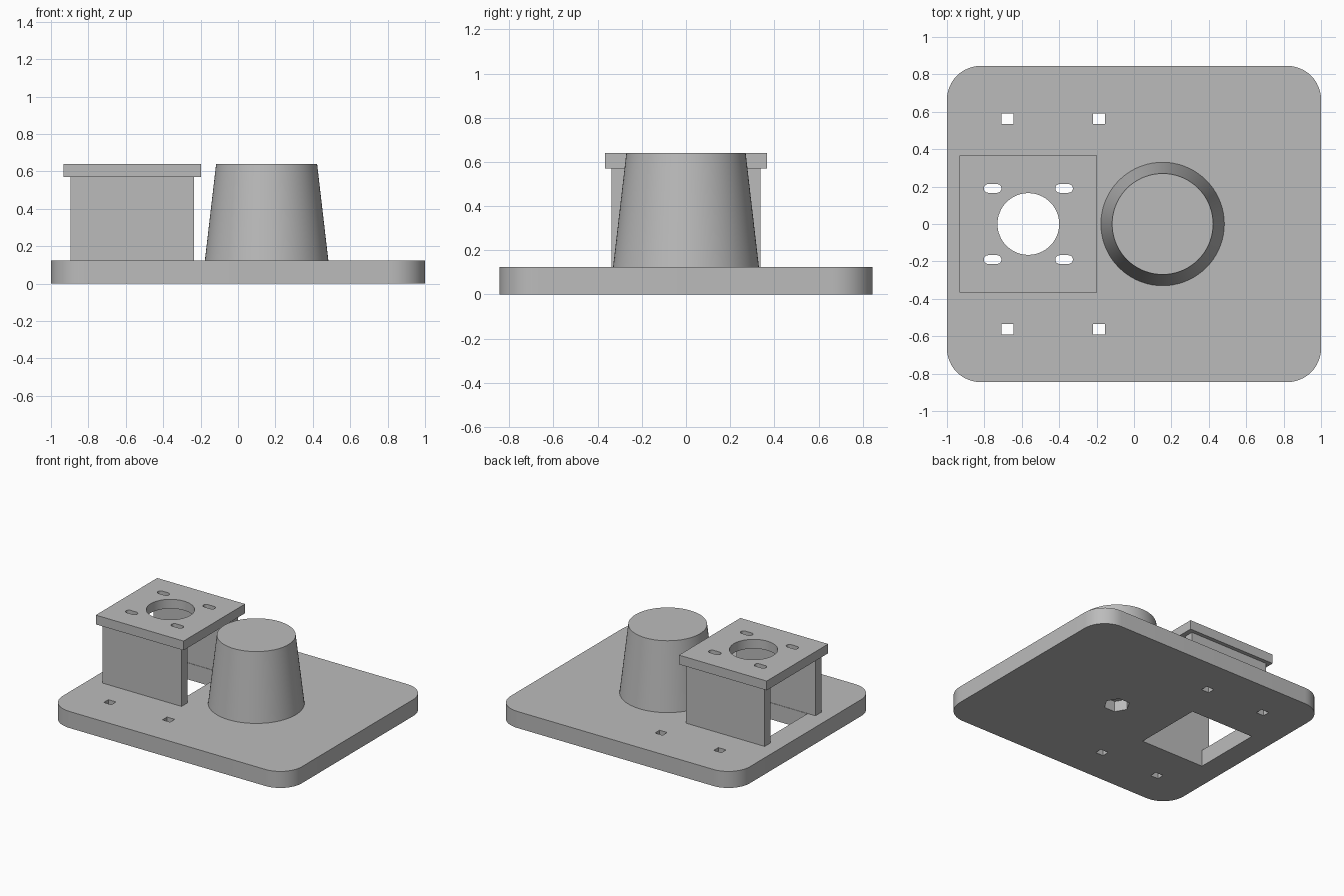
import bpy, bmesh
from math import pi, cos, sin, radians

cube = bpy.data.objects.get("Cube")
if cube:
    bpy.data.objects.remove(cube)

grey = bpy.data.materials.new("plain grey")
grey.use_nodes = True
grey.diffuse_color = (0.5, 0.5, 0.5, 1)
grey.node_tree.nodes["Principled BSDF"].inputs["Base Color"].default_value = (0.5, 0.5, 0.5, 1)


def polygon(cx, cy, r, sides):
    return [(cx + r * cos(2 * pi * i / sides), cy + r * sin(2 * pi * i / sides))
            for i in range(sides)]


def rectangle(cx, cy, w, d, r=0.0, steps=12):
    """Outline of a rectangle, with round corners if r is given."""
    pts = []
    for k, (sx, sy) in enumerate([(1, 1), (-1, 1), (-1, -1), (1, -1)]):
        ox, oy = cx + sx * (w / 2 - r), cy + sy * (d / 2 - r)
        if r == 0:
            pts.append((ox, oy))
            continue
        for i in range(steps + 1):
            a = (k + i / steps) * pi / 2
            pts.append((ox + r * cos(a), oy + r * sin(a)))
    return pts


def finish(name, bm):
    bmesh.ops.remove_doubles(bm, verts=bm.verts, dist=0.0001)
    bmesh.ops.recalc_face_normals(bm, faces=bm.faces)
    mesh = bpy.data.meshes.new(name)
    bm.to_mesh(mesh)
    bm.free()
    mesh.materials.append(grey)
    obj = bpy.data.objects.new(name, mesh)
    bpy.context.collection.objects.link(obj)
    bpy.ops.object.select_all(action='DESELECT')
    obj.select_set(True)
    bpy.context.view_layer.objects.active = obj
    bpy.ops.object.shade_smooth_by_angle(angle=radians(30))
    return obj


def slab(name, z0, z1, outline, holes=()):
    """Extrude an outline from z0 to z1, leaving the holes open."""
    curve = bpy.data.curves.new(name + " profile", 'CURVE')
    curve.dimensions = '2D'
    curve.fill_mode = 'BOTH'
    curve.extrude = (z1 - z0) / 2
    for pts in [outline, *holes]:
        spline = curve.splines.new('POLY')
        spline.points.add(len(pts) - 1)
        for p, (x, y) in zip(spline.points, pts):
            p.co = (x, y, 0, 1)
        spline.use_cyclic_u = True
    temp = bpy.data.objects.new(name + " profile", curve)
    bpy.context.collection.objects.link(temp)
    graph = bpy.context.evaluated_depsgraph_get()
    mesh = bpy.data.meshes.new_from_object(temp.evaluated_get(graph))
    bm = bmesh.new()
    bm.from_mesh(mesh)
    bpy.data.objects.remove(temp)
    bpy.data.curves.remove(curve)
    bpy.data.meshes.remove(mesh)
    bmesh.ops.translate(bm, verts=bm.verts, vec=(0, 0, (z0 + z1) / 2))
    return finish(name, bm)


BASE, TOP = 0.125, 0.64
MOUNT_X, POST_X = -0.565, 0.153

# Base plate with fixing holes, square opening and hexagonal nut pocket
nut = polygon(POST_X, 0, 0.09, 6)
base_holes = [rectangle(x, y, 0.064, 0.055) for x in (-0.677, -0.186) for y in (-0.563, 0.563)]
base_holes += [rectangle(MOUNT_X, 0, 0.53, 0.53), nut]
slab("base_plate", 0, BASE, rectangle(0, 0, 2, 1.69, 0.18), base_holes)
slab("nut_pocket_ceiling", 0.08, BASE, nut)

# Two walls that carry the mounting plate
for name, side in (("front_wall", -1), ("back_wall", 1)):
    slab(name, BASE, 0.57, rectangle(MOUNT_X, side * 0.303, 0.66, 0.07))

# Mounting plate with a round hole and four slots
slots = [rectangle(MOUNT_X + sx * 0.191, sy * 0.19, 0.094, 0.046, 0.0228, 8)
         for sx in (-1, 1) for sy in (-1, 1)]
slab("mounting_plate", 0.57, TOP, rectangle(MOUNT_X, 0, 0.734, 0.734),
     slots + [polygon(MOUNT_X, 0, 0.165, 64)])

# Tapered post
bm = bmesh.new()
bmesh.ops.create_cone(bm, cap_ends=True, segments=72, radius1=0.33, radius2=0.27,
                      depth=TOP - BASE)
bmesh.ops.translate(bm, verts=bm.verts, vec=(POST_X, 0, (TOP + BASE) / 2))
finish("tapered_post", bm)
